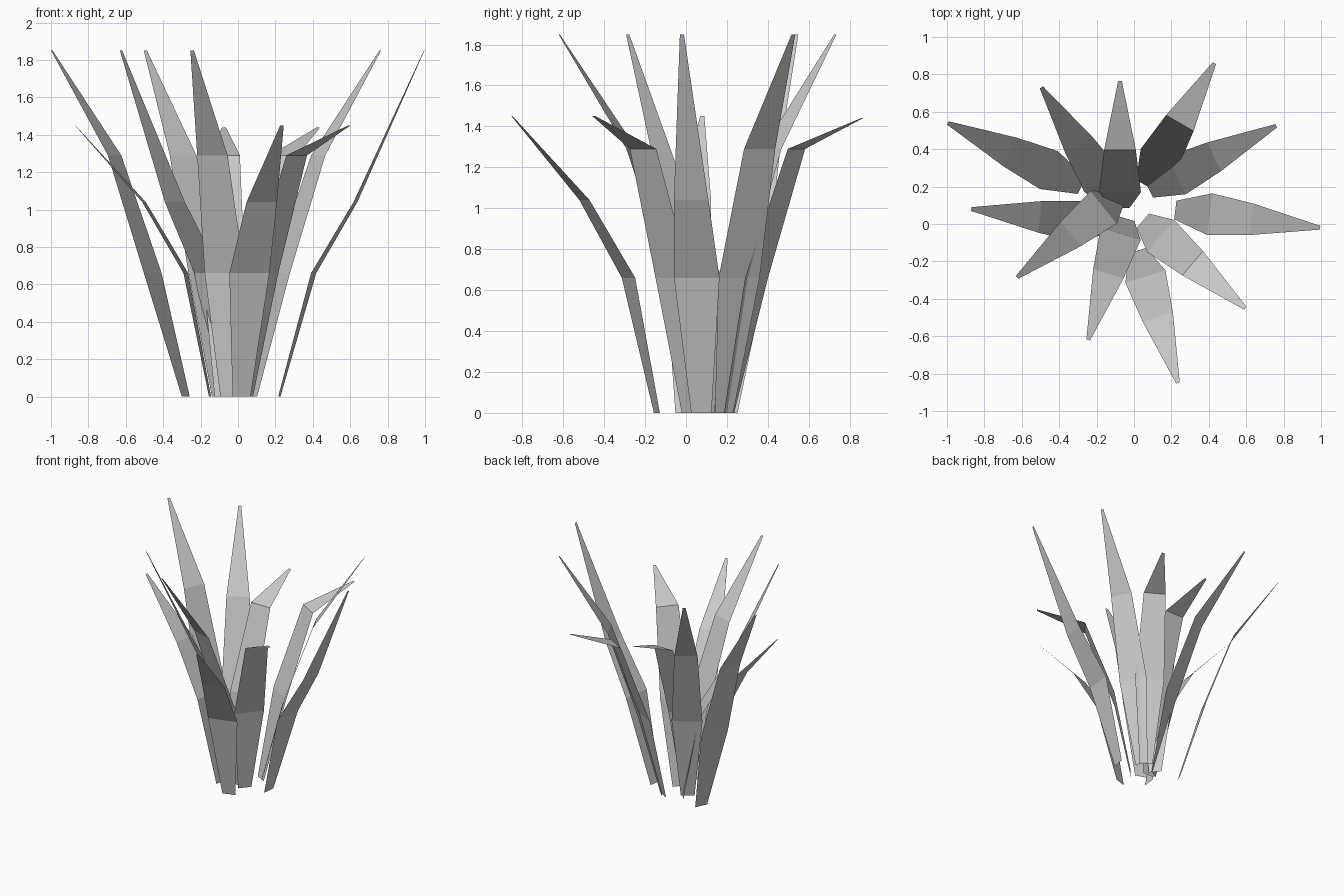
import bpy
import bmesh
from math import radians, cos, sin

if "Cube" in bpy.data.objects:
    bpy.data.objects.remove(bpy.data.objects["Cube"])

# Half widths of a blade at its base, low fold, high fold and tip
HALF_WIDTHS = (0.05, 0.112, 0.085, 0.01)


def blade(name, tip, angle, length, z_fold, z_tip):
    """Flat folded leaf, described from its tip back to its base."""
    dx, dy = cos(radians(angle)), sin(radians(angle))
    bm = bmesh.new()
    previous = None
    # distance back from the tip and height of each cross-line
    for back, z, half in zip((length, 0.595, 0.37, 0), (0, 0.66, z_fold, z_tip), HALF_WIDTHS):
        x, y = tip[0] - dx * back, tip[1] - dy * back
        row = [bm.verts.new((x + dy * half * s, y - dx * half * s, z)) for s in (-1, 1)]
        if previous:
            bm.faces.new((previous[0], previous[1], row[1], row[0]))
        previous = row
    mesh = bpy.data.meshes.new(name)
    bm.to_mesh(mesh)
    bm.free()
    bpy.context.collection.objects.link(bpy.data.objects.new(name, mesh))


# Leaves around the clump: tip position, direction, reach, fold height, tip height
LEAVES = [
    ((0.43, 0.86), 60, 0.75, 1.29, 1.44),
    ((-0.075, 0.765), 90, 0.68, 1.29, 1.44),
    ((-0.495, 0.73), 123, 0.73, 1.29, 1.85),
    ((-0.995, 0.54), 155, 0.79, 1.29, 1.85),
    ((-0.87, 0.08), 173.5, 0.725, 1.04, 1.45),
    ((-0.625, -0.285), 219, 0.70, 1.04, 1.85),
    ((-0.245, -0.62), 253, 0.68, 1.29, 1.85),
    ((0.235, -0.85), -73, 0.74, 1.04, 1.45),
    ((0.595, -0.45), -40.5, 0.72, 1.29, 1.45),
    ((0.995, -0.02), -7, 0.78, 1.04, 1.85),
    ((0.76, 0.525), 26.5, 0.76, 1.29, 1.85),
]
for i, leaf in enumerate(LEAVES):
    blade(f"leaf_{i + 1}", *leaf)
